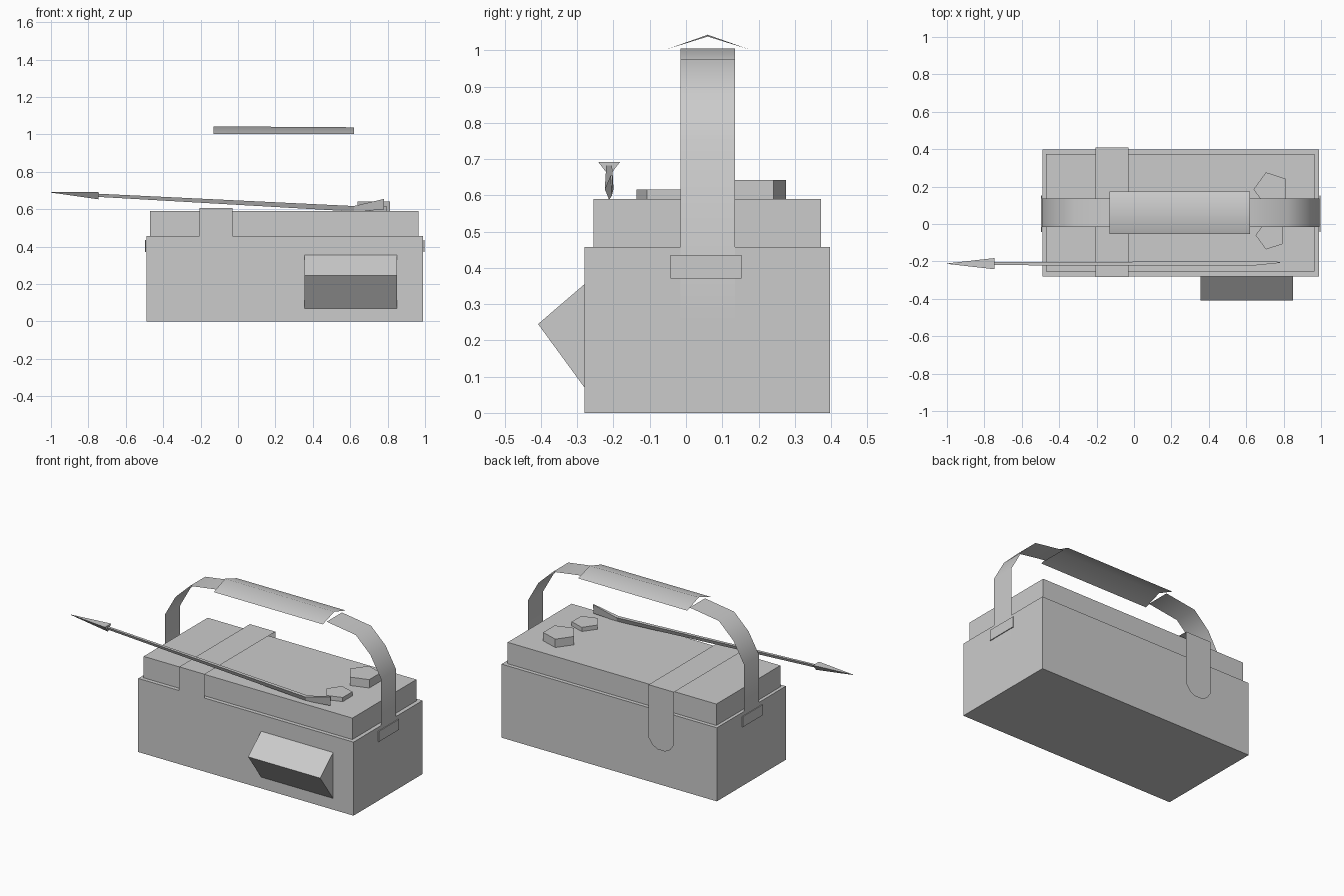
import bpy
import bmesh
from math import cos, sin, radians

cube = bpy.data.objects.get("Cube")
if cube:
    bpy.data.objects.remove(cube, do_unlink=True)

grey = bpy.data.materials.new("plain grey")
grey.use_nodes = True
grey.diffuse_color = (0.6, 0.6, 0.6, 1)
grey.node_tree.nodes["Principled BSDF"].inputs["Base Color"].default_value = (0.6, 0.6, 0.6, 1)


def add_object(name, bm, smooth=False, closed=True):
    if closed:
        bmesh.ops.recalc_face_normals(bm, faces=bm.faces)
    for face in bm.faces:
        face.smooth = smooth
    mesh = bpy.data.meshes.new(name)
    bm.to_mesh(mesh)
    bm.free()
    mesh.materials.append(grey)
    obj = bpy.data.objects.new(name, mesh)
    bpy.context.collection.objects.link(obj)
    return obj


def loft(name, sections, capped=True, ring=True, smooth=False):
    """Skin a row of matching cross-sections."""
    bm = bmesh.new()
    rows = [[bm.verts.new(p) for p in s] for s in sections]
    n = len(rows[0])
    for a, b in zip(rows, rows[1:]):
        for i in range(n if ring else n - 1):
            j = (i + 1) % n
            bm.faces.new((a[i], a[j], b[j], b[i]))
    if capped:
        bm.faces.new(rows[0])
        bm.faces.new(rows[-1])
    return add_object(name, bm, smooth, closed=capped)


def box(name, x0, x1, y0, y1, z0, z1):
    return loft(name, [[(x0, y0, z), (x1, y0, z), (x1, y1, z), (x0, y1, z)] for z in (z0, z1)])


def prism(name, cx, cy, radius, z0, z1):
    angles = [radians(36 + 72 * i) for i in range(5)]
    return loft(name, [[(cx + radius * cos(a), cy + radius * sin(a), z) for a in angles]
                       for z in (z0, z1)])


# Chest
box("chest_body", -0.49, 0.99, -0.28, 0.397, 0, 0.457)
box("chest_lid", -0.47, 0.965, -0.255, 0.373, 0.457, 0.59)

# Wedge-shaped front pocket
loft("front_pocket", [[(x, -0.28, 0.355), (x, -0.408, 0.245), (x, -0.28, 0.07)]
                      for x in (0.355, 0.85)])

# Strap over the lid, with rounded tongues
tongue = [(0.222, 0.025), (0.24, 0.06), (0.278, 0.0875)]
front = [(-0.284, z, w) for z, w in tongue] + [(-0.284, 0.607, 0.0875)]
back = [(0.41, z, w) for _, z, w in reversed(front)]
loft("lid_strap", [[(-0.1175 - w, y, z), (-0.1175 + w, y, z)] for y, z, w in front + back],
     capped=False, ring=False)

# Arched carrying strap, one half at each end of the grip
arch = [(0.743, 0.197, 0.015), (0.743, 0.215, 0.047), (0.743, 0.258, 0.075),
        (0.743, 0.75, 0.075), (0.67, 0.88, 0.075), (0.57, 0.976, 0.075), (0.37, 1.005, 0.075)]
for side, label in ((1, "left"), (-1, "right")):
    loft("handle_strap_" + label,
         [[(0.25 + side * x, 0.06 - w, z), (0.25 + side * x, 0.06 + w, z)] for x, z, w in arch],
         capped=False, ring=False, smooth=True)
    inner, outer = sorted((0.25 + side * 0.742, 0.25 + side * 0.748))
    box("buckle_" + label, inner, outer, -0.043, 0.153, 0.37, 0.435)

# Folded grip
loft("handle_grip", [[(x, -0.053, 1.003), (x, 0.06, z), (x, 0.173, 1.003)]
                     for x, z in ((-0.13, 1.043), (0.62, 1.038))],
     capped=False, ring=False, smooth=True)

# Five-sided studs on the lid
prism("back_stud", 0.735, 0.185, 0.096, 0.585, 0.642)
prism("front_stud", 0.73, -0.06, 0.08, 0.585, 0.616)

# Three-sided spear lying across the lid
def triangle(x, half, top, bottom, y=-0.212):
    return [(x, y - half, top), (x, y + half, top), (x, y, bottom)]


loft("spear_head", [triangle(-1, 0.001, 0.691, 0.689), triangle(-0.745, 0.03, 0.692, 0.653)])
loft("spear_shaft", [triangle(-0.75, 0.008, 0.683, 0.666),
                     triangle(0.62, 0.012, 0.617, 0.588),
                     triangle(0.78, 0.003, 0.655, 0.598, -0.205)])
